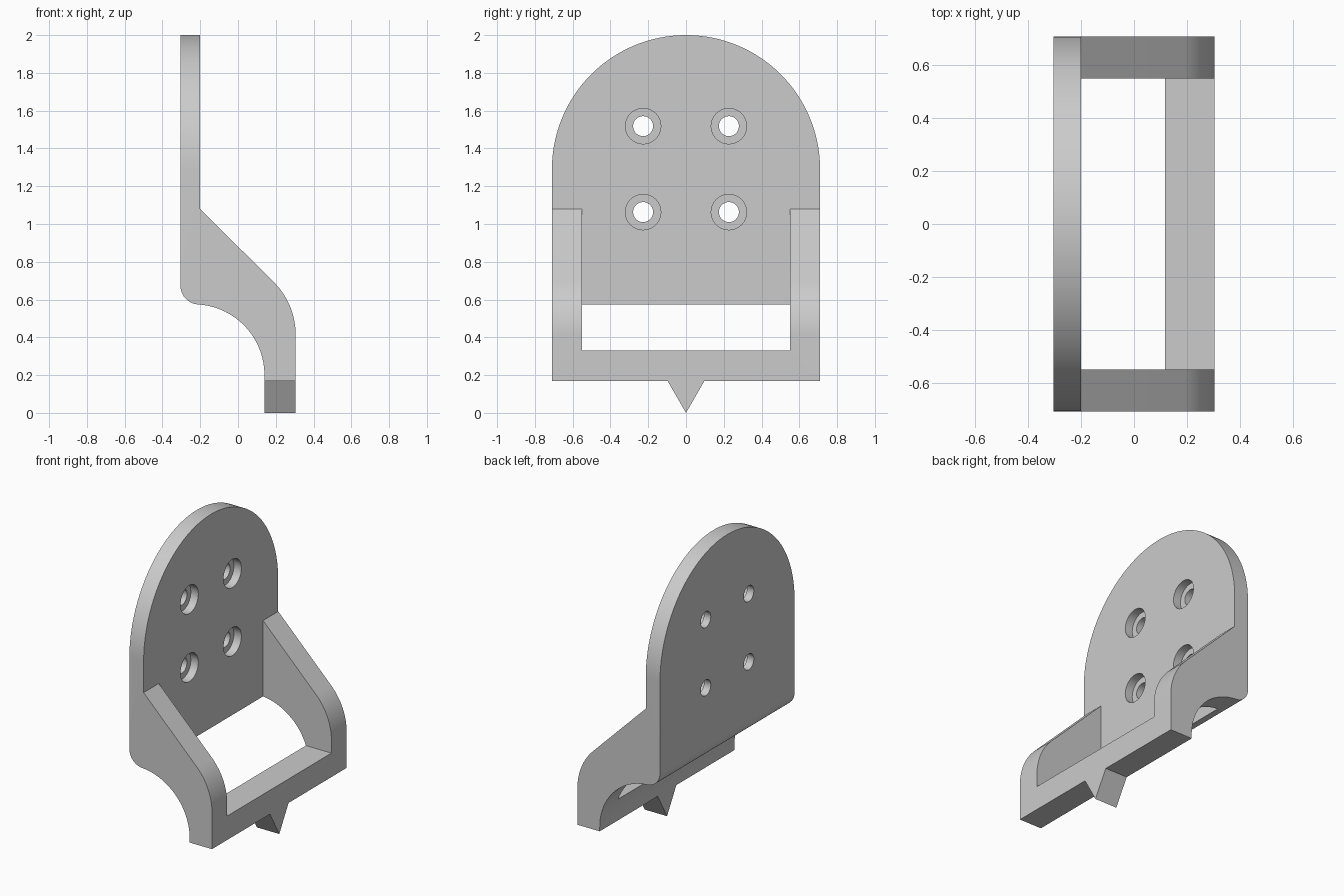
import bpy
import bmesh
from math import sin, cos, radians
from mathutils import Vector

cube = bpy.data.objects.get("Cube")
if cube:
    bpy.data.objects.remove(cube)

GREY = (0.6, 0.6, 0.6, 1.0)
mat = bpy.data.materials.new("plain grey")
mat.use_nodes = True
mat.diffuse_color = GREY
mat.node_tree.nodes["Principled BSDF"].inputs["Base Color"].default_value = GREY


def arc(u, v, r, start, end, steps):
    """Points along an arc, angles in degrees."""
    angles = [radians(start + (end - start) * i / steps) for i in range(steps + 1)]
    return [(u + r * cos(a), v + r * sin(a)) for a in angles]


def prism(name, outline, to_3d, low, high):
    """Extrude a 2D outline between two depths."""
    bm = bmesh.new()
    face = bm.faces.new([bm.verts.new(to_3d(u, v, low)) for u, v in outline])
    ext = bmesh.ops.extrude_face_region(bm, geom=[face])
    moved = [e for e in ext["geom"] if isinstance(e, bmesh.types.BMVert)]
    shift = Vector(to_3d(0, 0, high)) - Vector(to_3d(0, 0, low))
    bmesh.ops.translate(bm, verts=moved, vec=shift)
    bmesh.ops.recalc_face_normals(bm, faces=bm.faces)
    mesh = bpy.data.meshes.new(name)
    bm.to_mesh(mesh)
    bm.free()
    mesh.materials.append(mat)
    obj = bpy.data.objects.new(name, mesh)
    bpy.context.collection.objects.link(obj)
    return obj


def along_y(u, v, d):
    return (u, d, v)


def along_x(u, v, d):
    return (d, u, v)


def combine(target, tool, operation):
    """Apply a boolean and delete the tool."""
    tool.hide_render = True
    mod = target.modifiers.new("shape", "BOOLEAN")
    mod.object = tool
    mod.operation = operation
    mod.solver = "EXACT"
    bpy.context.view_layer.objects.active = target
    bpy.ops.object.modifier_apply(modifier=mod.name)
    bpy.data.objects.remove(tool)


BACK, PLATE_FRONT, FRONT = -0.305, -0.2, 0.305
HALF, INNER = 0.71, 0.55

# Side profile: upright plate, sloping arms and lower bar
profile = [(BACK, 2.1), (PLATE_FRONT, 2.1), (PLATE_FRONT, 1.08)]
profile += arc(-0.085, 0.415, 0.39, 45, 0, 16)
profile += [(FRONT, -0.1), (0.14, -0.1)]
profile += arc(-0.235, 0.2, 0.375, 0, 84.6, 24)
profile += arc(-0.205, 0.674, 0.1, 270, 180, 12)
bracket = prism("mounting_bracket", profile, along_y, -0.8, 0.8)

# Outer silhouette: rounded top and pointed tooth below the bar
silhouette = [(-HALF, 0.17), (-0.098, 0.17), (0, 0), (0.098, 0.17), (HALF, 0.17)]
silhouette += arc(0, 1.29, HALF, 0, 180, 64)
combine(bracket, prism("silhouette_cutter", silhouette, along_x, -0.5, 0.5), "INTERSECT")

# Opening between the two arms
opening = [(PLATE_FRONT, 0.33), (0.5, 0.33), (0.5, 1.5), (PLATE_FRONT, 1.5)]
combine(bracket, prism("opening_cutter", opening, along_y, -INNER, INNER), "DIFFERENCE")

# Four counterbored screw holes
for y in (-0.227, 0.227):
    for z in (1.063, 1.518):
        for radius, low in ((0.053, -0.4), (0.094, -0.255)):
            circle = arc(y, z, radius, 0, 360, 32)[:-1]
            combine(bracket, prism("hole_cutter", circle, along_x, low, -0.1), "DIFFERENCE")

# Smooth curved walls, sharp corners
bpy.ops.object.select_all(action="DESELECT")
bracket.select_set(True)
bpy.context.view_layer.objects.active = bracket
bpy.ops.object.shade_smooth_by_angle(angle=radians(30))
